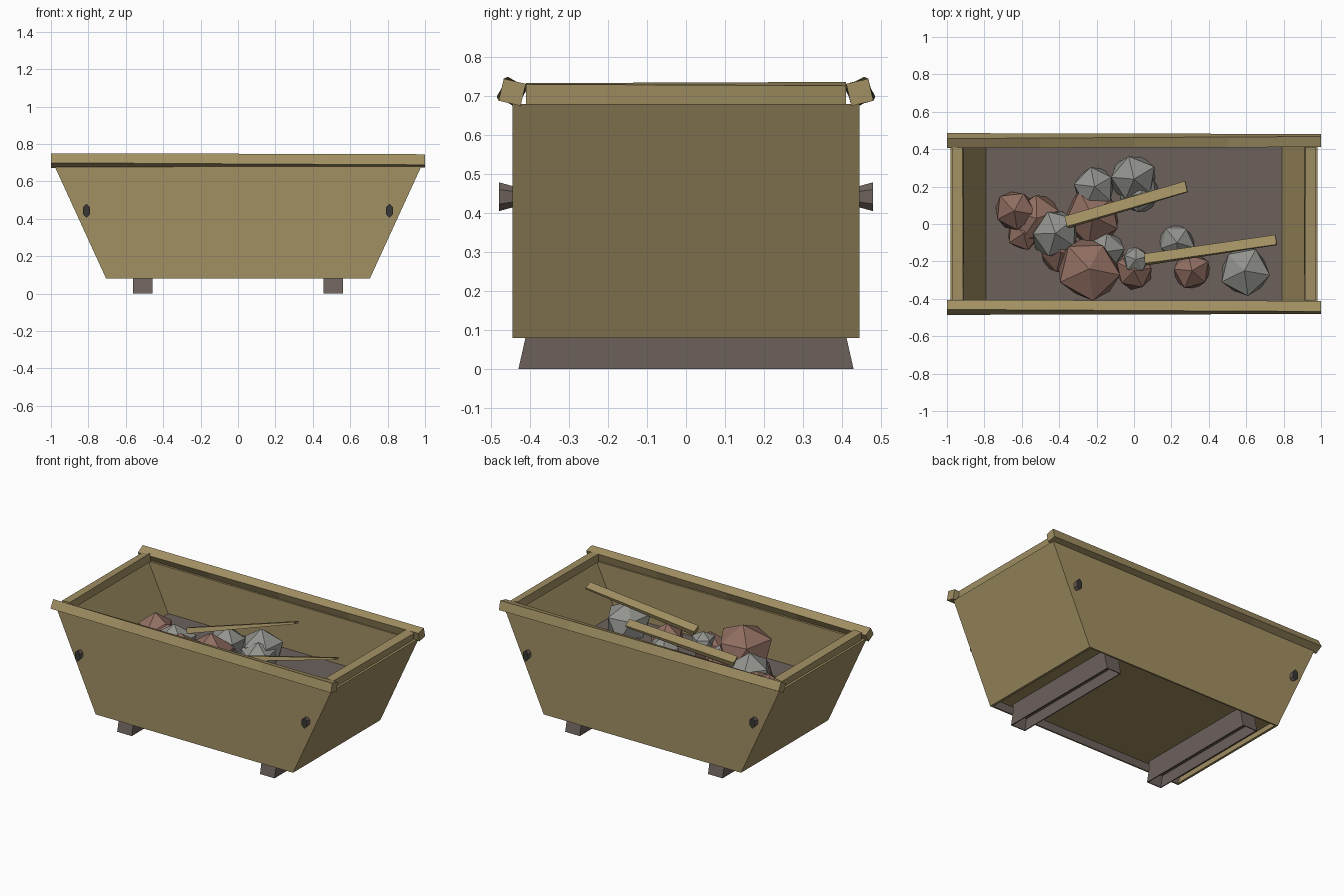
import bpy, bmesh, math, random
from mathutils import Vector, Matrix

random.seed(4)
if "Cube" in bpy.data.objects:
    bpy.data.objects.remove(bpy.data.objects["Cube"])


def material(name, rgb):
    m = bpy.data.materials.new(name)
    m.use_nodes = True
    m.diffuse_color = (*rgb, 1)
    m.node_tree.nodes["Principled BSDF"].inputs["Base Color"].default_value = (*rgb, 1)
    return m


olive = material("olive paint", (0.36, 0.28, 0.125))
dirt = material("grey brown", (0.15, 0.12, 0.108))
brick = material("brick red", (0.28, 0.155, 0.12))
stone = material("stone grey", (0.29, 0.29, 0.27))
dark = material("dark hollow", (0.04, 0.038, 0.036))


def finish(name, bm, mats, fix_normals=True):
    if fix_normals:
        bmesh.ops.recalc_face_normals(bm, faces=bm.faces)
    mesh = bpy.data.meshes.new(name)
    bm.to_mesh(mesh)
    bm.free()
    for m in mats:
        mesh.materials.append(m)
    ob = bpy.data.objects.new(name, mesh)
    bpy.context.collection.objects.link(ob)
    return ob


def loft(rings, cap_start=True, cap_end=True):
    """Skin a list of equal rings; returns the bmesh and its two caps."""
    bm = bmesh.new()
    vs = [[bm.verts.new(p) for p in ring] for ring in rings]
    n = len(vs[0])
    for a, b in zip(vs, vs[1:]):
        for i in range(n):
            bm.faces.new((a[i], a[(i + 1) % n], b[(i + 1) % n], b[i]))
    start = bm.faces.new(vs[0][::-1]) if cap_start else None
    end = bm.faces.new(vs[-1]) if cap_end else None
    return bm, start, end


def rect(hx, hy, z, cx=0):
    return [Vector((cx + sx * hx, sy * hy, z))
            for sx, sy in ((-1, -1), (1, -1), (1, 1), (-1, 1))]


def bar(name, p0, p1, width, heights, rolls, mat):
    """Four-sided beam that may twist and thin out along its length."""
    p0, p1 = Vector(p0), Vector(p1)
    d = (p1 - p0).normalized()
    side = Vector((0, 0, 1)).cross(d).normalized()
    up = d.cross(side)
    rings = []
    for k in range(5):
        t = k / 4
        h = heights[0] + (heights[1] - heights[0]) * t
        roll = math.radians(rolls[0] + (rolls[1] - rolls[0]) * t)
        turn = Matrix.Rotation(roll, 3, d)
        rings.append([p0.lerp(p1, t) + turn @ (side * a * width / 2 + up * b * h / 2)
                      for a, b in ((-1, -1), (1, -1), (1, 1), (-1, 1))])
    bm, _, _ = loft(rings)
    return finish(name, bm, [mat])


# Container: recessed underside, sloped ends, thin walls and a filled floor
bm, under, floor = loft([
    rect(0.71, 0.435, 0.13), rect(0.69, 0.435, 0.08), rect(0.705, 0.445, 0.08),
    rect(0.98, 0.445, 0.68), rect(0.93, 0.415, 0.68), rect(0.79, 0.415, 0.38)])
floor.material_index = 1
for f in bm.faces:
    c = f.calc_center_median()
    if c.z < 0.12 and 0.08 < c.z and abs(c.y) > 0.4:
        f.material_index = 1
finish("container_body", bm, [olive, dirt])

# Rim rails, slightly twisted
for s, label in ((-1, "front"), (1, "back")):
    bar(label + "_rim_rail", (-1, s * 0.446, 0.71), (1, s * 0.446, 0.71),
        0.058, (0.058, 0.058), (s * 30, s * 13), olive)
for s, label in ((-1, "right"), (1, "left")):
    bar(label + "_rim_rail", (s * 0.94, -0.41, 0.707), (s * 0.94, 0.41, 0.707),
        0.056, (0.05, 0.05), (s * 3, s * 10), olive)

# Ground skids, hollow underneath
for s, label in ((-1, "right"), (1, "left")):
    x = s * 0.51
    bm, _, _ = loft([rect(0.052, 0.412, 0.13, x), rect(0.052, 0.412, 0.08, x),
                     rect(0.052, 0.43, 0, x), rect(0.046, 0.424, 0, x),
                     rect(0.046, 0.408, 0.07, x)])
    finish(label + "_skid", bm, [dirt])

# Lifting lugs, flaring outward
for sx in (-1, 1):
    for sy in (-1, 1):
        rings = []
        for y, rx, rz in ((0.44, 0.016, 0.026), (0.48, 0.022, 0.037)):
            rings.append([Vector((sx * 0.81 + rx * math.cos(a), sy * y, 0.442 + rz * math.sin(a)))
                          for a in [math.radians(30 + 60 * i) for i in range(6)]])
        bm, _, cap = loft(rings)
        cap.material_index = 1
        name = ("back" if sy > 0 else "front") + ("_left" if sx > 0 else "_right") + "_lug"
        finish(name, bm, [dirt, dark])

# Rubble: x, y, radius, top height
stones = [(0.59, -0.25, 0.135, 0.57), (0, 0.24, 0.125, 0.56), (-0.21, 0.2, 0.11, 0.53),
          (0.03, 0.16, 0.11, 0.51), (-0.42, -0.05, 0.13, 0.59), (0.23, -0.1, 0.1, 0.51),
          (0.01, -0.19, 0.07, 0.56), (-0.16, -0.15, 0.11, 0.54)]
bricks = [(-0.64, 0.07, 0.115, 0.56), (-0.52, 0.03, 0.13, 0.53), (-0.59, -0.05, 0.09, 0.49),
          (-0.22, 0.04, 0.15, 0.55), (-0.24, -0.24, 0.165, 0.65), (-0.39, -0.15, 0.12, 0.53),
          (0, -0.25, 0.1, 0.54), (0.31, -0.25, 0.1, 0.51)]
for label, mat, rocks in (("stone", stone, stones), ("brick_chunk", brick, bricks)):
    for i, (x, y, r, top) in enumerate(rocks):
        bm = bmesh.new()
        bmesh.ops.create_icosphere(bm, subdivisions=1, radius=r * 1.08)
        for v in bm.verts:
            v.co *= random.uniform(0.9, 1.08)
        peak = max(v.co.z for v in bm.verts)
        ob = finish(f"{label}_{i + 1}", bm, [mat])
        ob.rotation_euler = (0, 0, random.uniform(0, math.tau))
        ob.location = (x, y, top - peak)

# Loose planks leaning out of the rubble
bar("long_plank", (-0.36, 0.01, 0.54), (0.28, 0.2, 0.69), 0.06, (0.035, 0.012), (-20, -18), olive)
bar("short_plank", (0.06, -0.19, 0.55), (0.76, -0.085, 0.695), 0.055, (0.035, 0.012), (-20, -18), olive)
